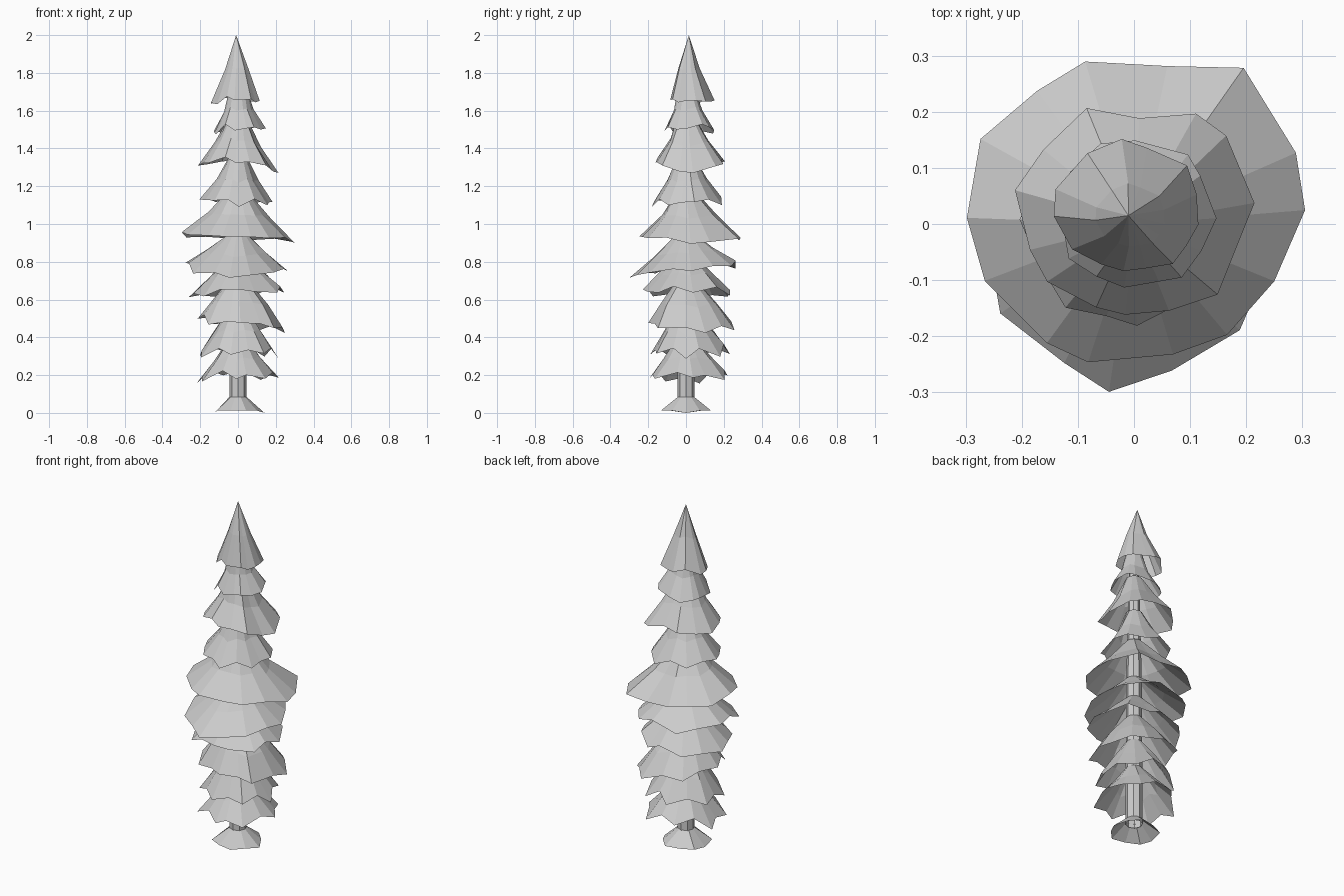
import bpy, bmesh, math, random

if "Cube" in bpy.data.objects:
    bpy.data.objects.remove(bpy.data.objects["Cube"])

random.seed(11)
SIDES = 14


def build(name, rings, apex=None):
    """Bridge rings of points, listed from top to bottom, into a flat-faced shell."""
    bm = bmesh.new()
    loops = [[bm.verts.new(p) for p in ring] for ring in rings]
    n = len(rings[0])
    if apex:
        tip = bm.verts.new(apex)
        for i in range(n):
            bm.faces.new((tip, loops[0][i], loops[0][(i + 1) % n]))
    for a, b in zip(loops, loops[1:]):
        for i in range(n):
            j = (i + 1) % n
            bm.faces.new((a[i], b[i], b[j], a[j]))
    mesh = bpy.data.meshes.new(name)
    bm.to_mesh(mesh)
    bm.free()
    ob = bpy.data.objects.new(name, mesh)
    bpy.context.collection.objects.link(ob)
    return ob


def around(values, angle):
    """Interpolate values spaced evenly around the trunk."""
    t = (angle / math.tau * len(values)) % len(values)
    i = int(t)
    f = t - i
    return values[i] * (1 - f) + values[(i + 1) % len(values)] * f


def polar(r, a, z):
    return (r * math.cos(a), r * math.sin(a), z)


def circle(r, z, n):
    return [polar(r, math.tau * i / n, z) for i in range(n)]


# Rim radius of each tier: E, NE, N, NW, W, SW, S, SE
RADII = [
    (.115, .14, .15, .155, .15, .10, .08, .10),
    (.15, .16, .16, .155, .135, .13, .11, .13),
    (.205, .25, .205, .23, .215, .185, .165, .19),
    (.175, .20, .20, .20, .205, .19, .18, .18),
    (.305, .35, .29, .32, .31, .28, .26, .26),
    (.27, .28, .28, .29, .285, .285, .30, .275),
    (.25, .26, .25, .26, .265, .25, .23, .25),
    (.27, .285, .275, .24, .21, .21, .20, .24),
    (.215, .235, .23, .23, .225, .21, .19, .21),
    (.22, .235, .24, .23, .23, .21, .20, .22),
]
# Rim height of each tier: E, N, W, S
HEIGHTS = [
    (1.64, 1.65, 1.65, 1.66),
    (1.50, 1.50, 1.48, 1.51),
    (1.27, 1.32, 1.32, 1.33),
    (1.11, 1.12, 1.13, 1.11),
    (.90, .92, .93, .94),
    (.77, .78, .78, .70),
    (.64, .63, .61, .64),
    (.43, .46, .49, .47),
    (.30, .32, .29, .31),
    (.18, .19, .16, .18),
]
TOPS = [2.0, 1.72, 1.57, 1.36, 1.18, .95, .83, .71, .56, .40]
NOTCH = [.04, .06, .06, .07, .05, .06, .07, .09, .14, .14]
# Belly radius as a fraction of the rim radius
BELLY = [.48, .57, .56, .56, .54, .58, .62, .65, .63, .60]

# Drooping needle tiers, open underneath
for k, (radii, heights, top, notch, belly) in enumerate(
        zip(RADII, HEIGHTS, TOPS, NOTCH, BELLY)):
    inner, mid, rim = [], [], []
    for i in range(SIDES):
        a = math.tau * (i + .25 * (k % 4)) / SIDES
        odd = i % 2
        aj = a + random.uniform(-.1, .1)
        r = around(radii, a) * (1 - notch * odd) * random.uniform(.97, 1.02)
        r = min(r, .34)
        z = around(heights, a) + odd * notch * .25 + random.uniform(-.02, .015)
        rim.append(polar(r, aj, z))
        if k == 0:
            mid.append(polar(r * belly, aj, z + (top - z) * .49))
        else:
            rm = belly * r * random.uniform(.93, 1.07)
            mid.append(polar(rm, aj, z + (top - z) * .47))
            inner.append(polar(.045, a, top))
    if k == 0:
        build("crown_tip", [mid, rim], apex=(-.01, .015, 2.0))
    else:
        build(f"needle_tier_{k}", [inner, mid, rim])

# Trunk and its flared foot
build("trunk", [circle(.025, 1.72, 8), circle(.043, .9, 8), circle(.046, .06, 8)])
foot = [polar(.132 + .008 * (-1) ** i, math.tau * i / 10, .0 if i % 5 == 0 else .012)
        for i in range(10)]
build("trunk_foot", [circle(.045, .085, 10), foot])
